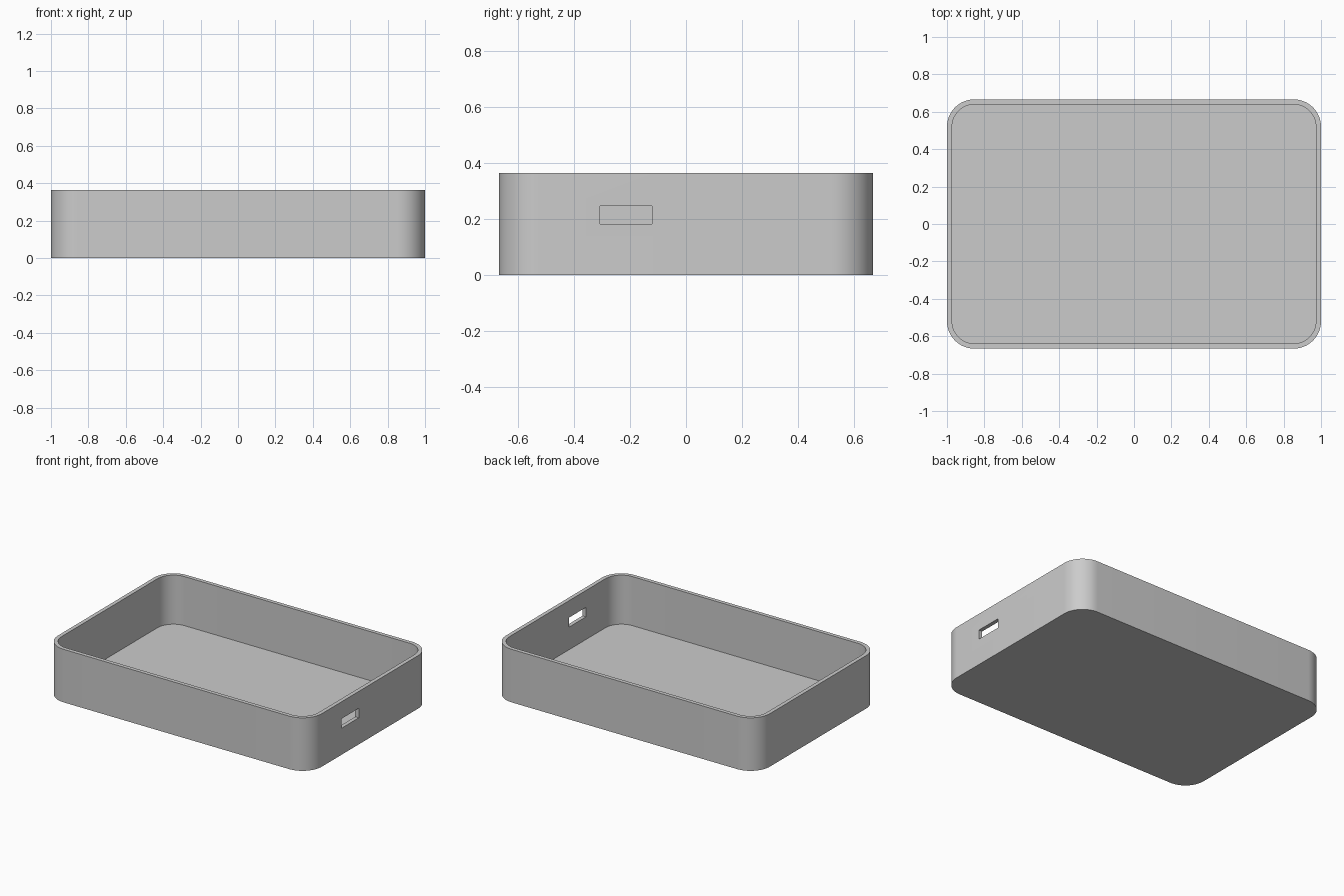
import bpy
import bmesh
from math import cos, sin, pi, radians

cube = bpy.data.objects.get("Cube")
if cube:
    bpy.data.objects.remove(cube, do_unlink=True)

LENGTH, WIDTH, HEIGHT = 2.0, 1.333, 0.363
WALL, RADIUS, STEPS = 0.027, 0.147, 16

grey = bpy.data.materials.new("light grey")
grey.use_nodes = True
colour = (0.6, 0.6, 0.6, 1)
grey.diffuse_color = colour
grey.node_tree.nodes["Principled BSDF"].inputs["Base Color"].default_value = colour


def rounded_loop(bm, inset, z):
    """Ring of vertices around a rounded rectangle."""
    cx, cy, r = LENGTH / 2 - RADIUS, WIDTH / 2 - RADIUS, RADIUS - inset
    ring = []
    for q, (sx, sy) in enumerate([(1, 1), (-1, 1), (-1, -1), (1, -1)]):
        for i in range(STEPS + 1):
            a = (q + i / STEPS) * pi / 2
            ring.append(bm.verts.new((sx * cx + r * cos(a), sy * cy + r * sin(a), z)))
    return ring


def bridge(bm, low, high):
    n = len(low)
    for i in range(n):
        j = (i + 1) % n
        bm.faces.new((low[i], low[j], high[j], high[i]))


# Open tray: outer wall, rim, inner wall and floor
bm = bmesh.new()
rings = [rounded_loop(bm, inset, z) for inset, z in
         ((0, 0), (0, HEIGHT), (WALL, HEIGHT), (WALL, WALL))]
for low, high in zip(rings, rings[1:]):
    bridge(bm, low, high)
bm.faces.new(rings[0][::-1])
bm.faces.new(rings[-1])
bmesh.ops.recalc_face_normals(bm, faces=bm.faces)
mesh = bpy.data.meshes.new("tray")
bm.to_mesh(mesh)
bm.free()
mesh.materials.append(grey)
tray = bpy.data.objects.new("tray", mesh)
bpy.context.collection.objects.link(tray)

# Cable slot through the left end wall
bpy.ops.mesh.primitive_cube_add(size=1, location=(LENGTH / 2, -0.214, 0.2145))
cutter = bpy.context.object
cutter.name = "slot_cutter"
cutter.scale = (0.2, 0.186, 0.065)
cutter.data.materials.append(grey)
cutter.hide_render = True
cutter.display_type = 'WIRE'

bpy.ops.object.select_all(action='DESELECT')
bpy.context.view_layer.objects.active = tray
tray.select_set(True)
cut = tray.modifiers.new("slot", 'BOOLEAN')
cut.operation = 'DIFFERENCE'
cut.solver = 'EXACT'
cut.object = cutter
bpy.ops.object.modifier_apply(modifier=cut.name)
bpy.data.objects.remove(cutter, do_unlink=True)

# Smooth corners, crisp rim and slot edges
bpy.ops.object.shade_smooth_by_angle(angle=radians(30))
